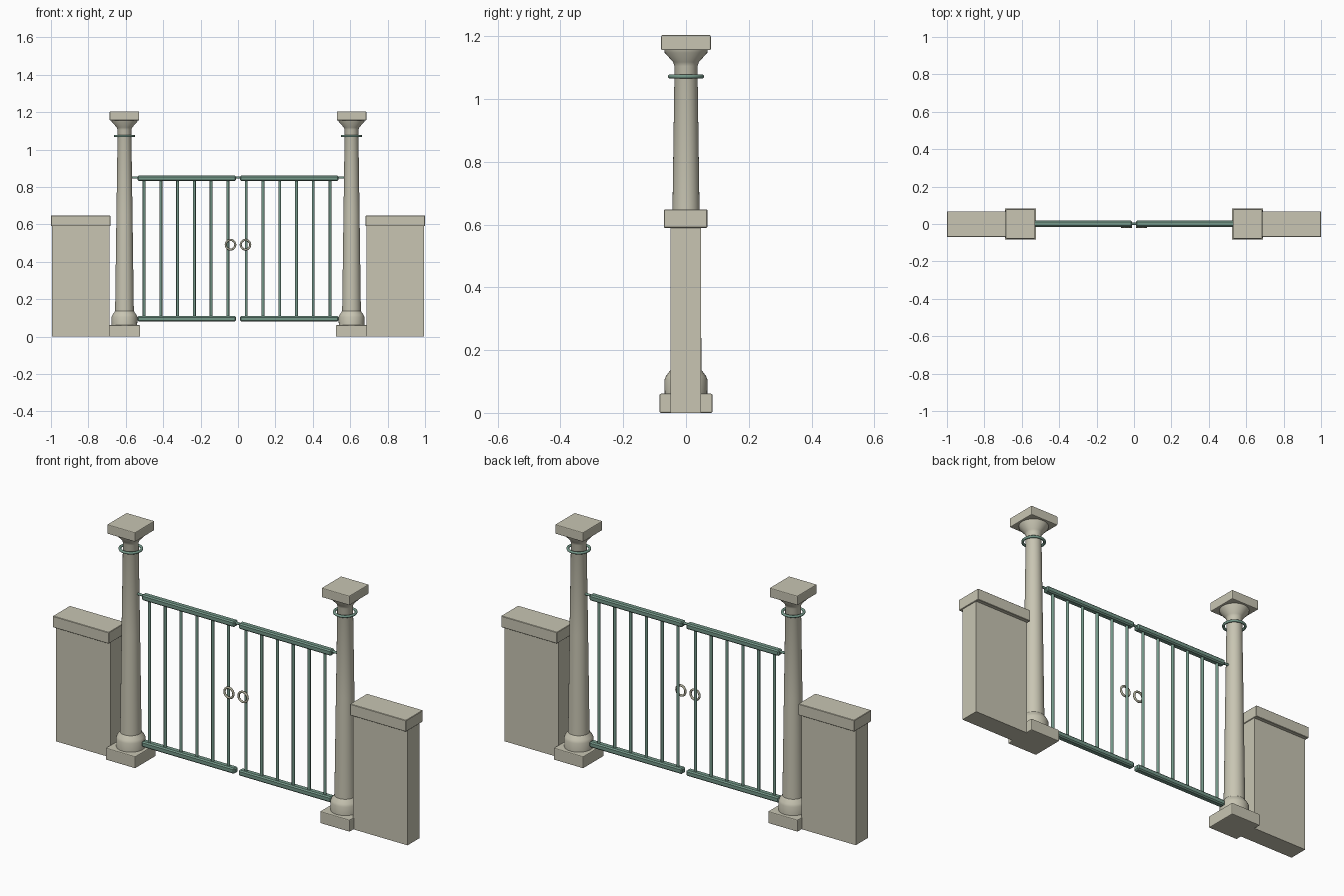
import bpy, bmesh, math
from mathutils import Vector

cube = bpy.data.objects.get("Cube")
if cube:
    bpy.data.objects.remove(cube, do_unlink=True)


def material(name, rgb):
    m = bpy.data.materials.new(name)
    m.use_nodes = True
    col = (*rgb, 1)
    m.diffuse_color = col
    m.node_tree.nodes["Principled BSDF"].inputs["Base Color"].default_value = col
    return m


STONE = material("pale stone", (0.58, 0.56, 0.45))
IRON = material("green painted iron", (0.18, 0.32, 0.255))
METAL = material("dull handle metal", (0.42, 0.41, 0.31))


def finish(bm, name, mat, smooth=False):
    bmesh.ops.recalc_face_normals(bm, faces=bm.faces)
    me = bpy.data.meshes.new(name)
    bm.to_mesh(me)
    bm.free()
    me.materials.append(mat)
    ob = bpy.data.objects.new(name, me)
    bpy.context.collection.objects.link(ob)
    if smooth:
        bpy.ops.object.select_all(action="DESELECT")
        ob.select_set(True)
        bpy.context.view_layer.objects.active = ob
        bpy.ops.object.shade_smooth_by_angle(angle=math.radians(35))
    return ob


def box(name, lo, hi, mat, bevel=0.0, segments=1):
    bm = bmesh.new()
    bmesh.ops.create_cube(bm, size=1)
    lo, hi = Vector(lo), Vector(hi)
    bmesh.ops.scale(bm, vec=hi - lo, verts=bm.verts)
    bmesh.ops.translate(bm, vec=(lo + hi) / 2, verts=bm.verts)
    if bevel:
        bmesh.ops.bevel(bm, geom=bm.edges[:], offset=bevel, segments=segments,
                        profile=0.5, affect="EDGES")
    return finish(bm, name, mat)


def lathe(name, profile, x, mat, sides=32):
    """Spin a (radius, height) profile about a vertical axis at x."""
    bm = bmesh.new()
    rings = []
    for r, z in profile:
        rings.append([bm.verts.new((x + r * math.cos(math.tau * i / sides),
                                    r * math.sin(math.tau * i / sides), z))
                      for i in range(sides)])
    for a, b in zip(rings, rings[1:]):
        for i in range(sides):
            j = (i + 1) % sides
            bm.faces.new((a[i], a[j], b[j], b[i]))
    bm.faces.new(rings[0])
    bm.faces.new(rings[-1])
    return finish(bm, name, mat, True)


def rod(name, a, b, radius, mat, sides=12):
    a, b = Vector(a), Vector(b)
    bm = bmesh.new()
    bmesh.ops.create_cone(bm, cap_ends=True, segments=sides, radius1=radius,
                          radius2=radius, depth=(b - a).length)
    turn = (b - a).to_track_quat("Z", "Y").to_matrix()
    bmesh.ops.rotate(bm, matrix=turn, verts=bm.verts)
    bmesh.ops.translate(bm, vec=(a + b) / 2, verts=bm.verts)
    return finish(bm, name, mat, True)


def ring(name, loc, major, minor, mat, rot=(0, 0, 0)):
    bpy.ops.mesh.primitive_torus_add(location=loc, rotation=rot, major_radius=major,
                                     minor_radius=minor, major_segments=36,
                                     minor_segments=10)
    ob = bpy.context.object
    ob.name = name
    ob.data.materials.append(mat)
    bpy.ops.object.shade_smooth()


COLUMN_X = 0.607
# foot, tapering shaft, flared capital
COLUMN = [(0.068, 0.055), (0.069, 0.105), (0.064, 0.117), (0.05, 0.136),
          (0.043, 0.65), (0.0365, 1.105), (0.041, 1.118), (0.068, 1.148),
          (0.07, 1.16)]

for side, s in (("right", -1), ("left", 1)):
    # side wall and coping
    for part, inner, outer, front, back, z0, z1 in (
            ("wall", 0.687, 0.995, -0.05, 0.048, 0, 0.592),
            ("wall_coping", 0.683, 1.0, -0.07, 0.068, 0.59, 0.648)):
        x0, x1 = sorted((s * inner, s * outer))
        box(f"{side}_{part}", (x0, front, z0), (x1, back, z1), STONE,
            0.002 if part == "wall_coping" else 0)

    # column
    x = s * COLUMN_X
    box(f"{side}_column_plinth", (x - 0.084, -0.084, 0), (x + 0.084, 0.084, 0.061),
        STONE, 0.004, 2)
    lathe(f"{side}_column_shaft", COLUMN, x, STONE)
    box(f"{side}_column_top_slab", (x - 0.079, -0.079, 1.156), (x + 0.079, 0.079, 1.204),
        STONE, 0.004, 2)
    ring(f"{side}_column_ring", (x, 0, 1.072), 0.051, 0.0065, IRON)

    # gate leaf: rails, hinge rod, bars
    x0, x1 = sorted((s * 0.011, s * 0.537))
    for rail, z0, z1 in (("bottom", 0.08, 0.109), ("top", 0.831, 0.86)):
        box(f"{side}_gate_{rail}_rail", (x0, -0.015, z0), (x1, 0.018, z1), IRON, 0.006)
    rod(f"{side}_gate_hinge_rod", (0, 0.001, 0.85), (s * 0.58, 0.001, 0.85), 0.006, IRON)
    for i in range(6):
        bx = s * 0.273 - 0.005 + (i - 2.5) * 0.0896
        rod(f"{side}_gate_bar_{i + 1}", (bx, 0.001, 0.095), (bx, 0.001, 0.845), 0.0075, IRON)

    # ring handle
    ring(f"{side}_ring_handle", (s * 0.04, -0.016, 0.491), 0.0255, 0.0055, METAL,
         (math.pi / 2, 0, 0))
